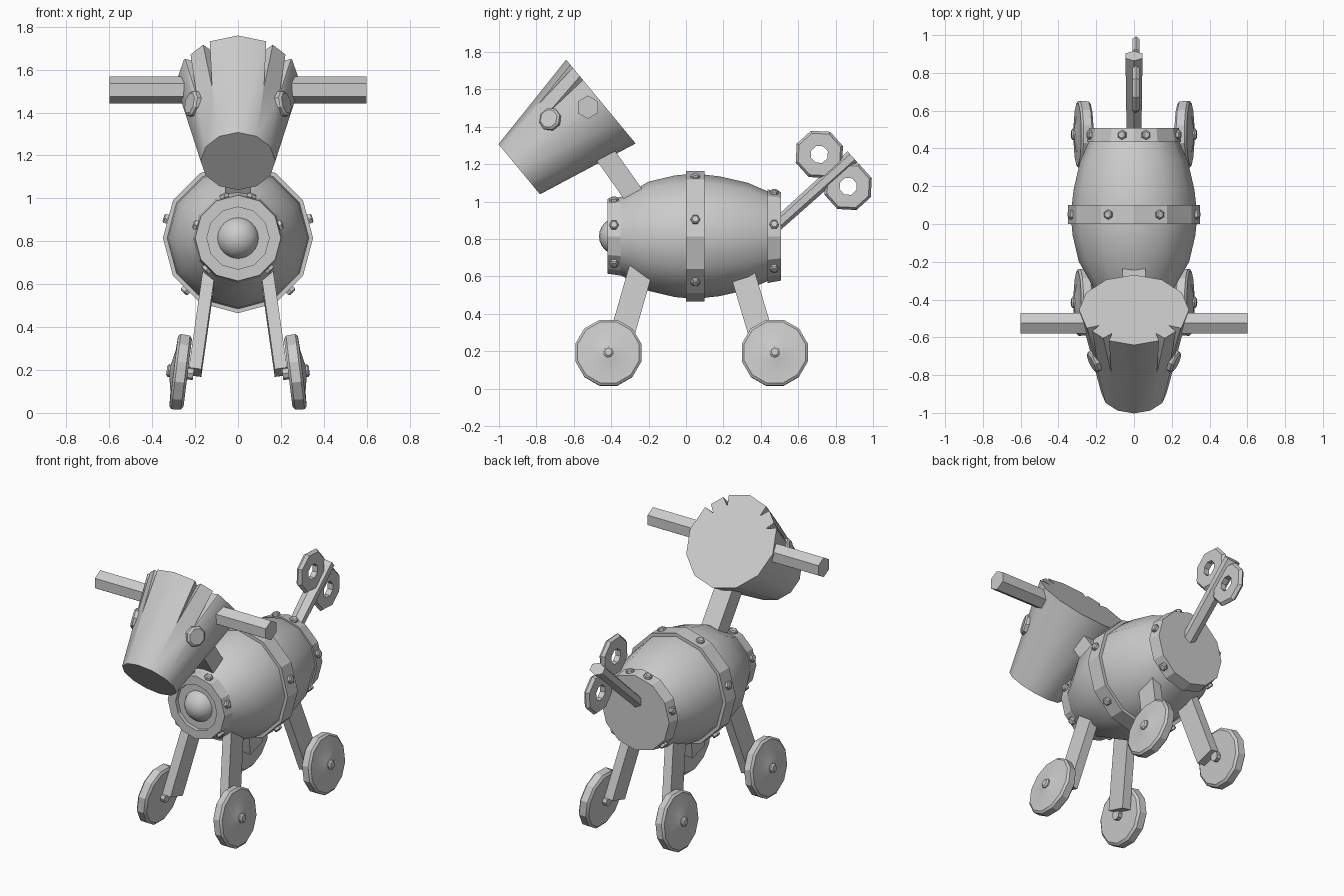
import bpy, bmesh, math
from mathutils import Vector, Matrix

if "Cube" in bpy.data.objects:
    bpy.data.objects.remove(bpy.data.objects["Cube"])

mat = bpy.data.materials.new("plain_grey")
mat.diffuse_color = (0.6, 0.6, 0.6, 1)
mat.use_nodes = True
mat.node_tree.nodes["Principled BSDF"].inputs["Base Color"].default_value = mat.diffuse_color


def finish(name, bm, angle=25, mtx=None):
    """Turn a bmesh into a named object, smooth below the given angle."""
    if mtx is not None:
        bm.transform(mtx)
    bmesh.ops.recalc_face_normals(bm, faces=bm.faces)
    me = bpy.data.meshes.new(name)
    bm.to_mesh(me)
    bm.free()
    me.materials.append(mat)
    if angle:
        me.shade_smooth()
        me.set_sharp_from_angle(angle=math.radians(angle))
    ob = bpy.data.objects.new(name, me)
    bpy.context.collection.objects.link(ob)
    return ob


def frame(origin, axis, ref):
    """Matrix whose z runs along axis and whose x is close to ref."""
    z = Vector(axis).normalized()
    x = Vector(ref)
    x = (x - z * x.dot(z)).normalized()
    m = Matrix((x, z.cross(x), z)).transposed().to_4x4()
    m.translation = Vector(origin)
    return m


def revolve(name, profile, origin, axis, ref, n=12, angle=25, turn=0, closed=False):
    """Lathe (radius, height) points; an open profile gets end caps."""
    bm = bmesh.new()
    rings = []
    for r, h in profile:
        rings.append([bm.verts.new((r * math.cos(2 * math.pi * (i + turn) / n),
                                    r * math.sin(2 * math.pi * (i + turn) / n), h))
                      for i in range(n)])
    pairs = list(zip(rings, rings[1:]))
    if closed:
        pairs.append((rings[-1], rings[0]))
    for a, b in pairs:
        for i in range(n):
            j = (i + 1) % n
            bm.faces.new((a[i], a[j], b[j], b[i]))
    if not closed:
        bm.faces.new(rings[0][::-1])
        bm.faces.new(rings[-1])
    return finish(name, bm, angle, frame(origin, axis, ref))


def beam(name, p0, p1, ref, w, d):
    """Square bar between two points; w is measured along ref."""
    p0, p1 = Vector(p0), Vector(p1)
    bm = bmesh.new()
    bmesh.ops.create_cube(bm, size=1)
    bm.transform(Matrix.Diagonal((w, d, (p1 - p0).length, 1)))
    return finish(name, bm, 0, frame((p0 + p1) / 2, p1 - p0, ref))


UP, BACK, SIDE = (0, 0, 1), (0, 1, 0), (1, 0, 0)
MID = 0.815  # height of the barrel axis

# Barrel body, with a recessed front panel
revolve("barrel", [(0.14, -0.395), (0.185, -0.395), (0.235, -0.3), (0.292, -0.2), (0.325, -0.06),
                   (0.335, 0.05), (0.32, 0.18), (0.286, 0.33), (0.225, 0.47)],
        (0, 0, MID), BACK, UP, angle=35)

# Hoops
revolve("front_hoop", [(0.145, -0.42), (0.2, -0.42), (0.21, -0.35), (0.145, -0.35)],
        (0, 0, MID), BACK, UP, closed=True)
revolve("middle_hoop", [(0.31, 0), (0.35, 0), (0.35, 0.1), (0.31, 0.1)],
        (0, 0, MID), BACK, UP, closed=True)
revolve("rear_hoop", [(0.25, 0.435), (0.237, 0.508)], (0, 0, MID), BACK, UP)

# Hoop bolts
for hoop, y, r, angles in (("front", -0.385, 0.198, (72, 17, -45)),
                           ("middle", 0.05, 0.339, (67, 15, -45)),
                           ("rear", 0.472, 0.236, (75, 15, -45))):
    for a in angles:
        for s in (1, -1):
            t = math.radians(a)
            d = Vector((s * math.cos(t), 0, math.sin(t)))
            revolve(hoop + "_hoop_bolt", [(0.025, 0), (0.025, 0.015), (0.017, 0.021)],
                    Vector((0, y, MID)) + d * r, d, BACK, n=6)

# Round knob on the chest
bm = bmesh.new()
bmesh.ops.create_uvsphere(bm, u_segments=20, v_segments=12, radius=0.1)
finish("chest_knob", bm, 60, Matrix.Translation((0, -0.365, MID)))

# Neck
beam("neck", (0, -0.46, 1.29), (0, -0.24, 0.98), SIDE, 0.12, 0.11)

# Bucket-shaped head
back = Vector((0, -0.455, 1.535))
ax = Vector((0, -0.77, -0.638)).normalized()
up = Vector((0, ax.z, -ax.y))
head = revolve("head", [(0.291, 0), (0.174, 0.567)], back, ax, up, angle=35)

# Wedge cutters for the hair notches along the rim
for a, length in ((31, 0.29), (55, 0.24)):
    for s in (1, -1):
        t = math.radians(a) * s
        out = up * math.cos(t) + Vector(SIDE) * math.sin(t)
        tan = ax.cross(out)
        bm = bmesh.new()
        rim, tip = back - ax * 0.02, back + ax * length
        inner = bm.verts.new(rim + out * 0.225)
        o1 = bm.verts.new(rim + out * 0.34 + tan * 0.035)
        o2 = bm.verts.new(rim + out * 0.34 - tan * 0.035)
        end = bm.verts.new(tip + out * 0.235)
        for f in ((inner, o1, o2), (inner, o1, end), (inner, o2, end), (o1, o2, end)):
            bm.faces.new(f)
        cutter = finish("notch_cutter", bm, 0)
        cutter.hide_render = True
        cutter.hide_viewport = True
        mod = head.modifiers.new("notch", "BOOLEAN")
        mod.object = cutter
        mod.operation = "DIFFERENCE"
        mod.solver = "EXACT"

for s in (1, -1):
    # Horns
    revolve("horn", [(0.062, 0.2), (0.062, 0.6)], (0, -0.525, 1.505), (s, 0, 0), UP, n=6)
    # Eyes
    n = Vector((s * 0.213, 0, 0)) + up * 0.102 + ax * 0.045
    eye = Vector((s * 0.207, -0.725, 1.44))
    revolve("eye", [(0.062, -0.02), (0.062, 0.012), (0.05, 0.022)], eye, n, up, n=8, turn=0.5)

    # Legs and wheels
    for part, top, low, wy in (("front", -0.235, -0.37, -0.415), ("rear", 0.29, 0.43, 0.475)):
        beam(part + "_leg", (s * 0.133, top, 0.66), (s * 0.2, low, 0.19), SIDE, 0.058, 0.13)
        axle = Vector((s, 0, 0.125))
        hub = (s * 0.267, wy, 0.19)
        revolve(part + "_wheel", [(0.165, -0.033), (0.18, -0.022), (0.183, 0.022), (0.17, 0.033),
                                  (0.1, 0.036), (0.05, 0.046), (0.03, 0.05)],
                hub, axle, UP, turn=0.5)
        revolve(part + "_axle_bolt", [(0.03, 0.03), (0.03, 0.058), (0.02, 0.066)],
                hub, axle, UP, n=8)
        revolve(part + "_axle", [(0.03, -0.06), (0.03, 0)], hub, axle, UP, n=8)

# Tail rod
t0, t1 = Vector((0, 0.47, 0.862)), Vector((0, 0.89, 1.24))
along = (t1 - t0).normalized()
across = Vector((0, -along.z, along.y))
bm = bmesh.new()
bmesh.ops.create_cone(bm, cap_ends=True, segments=6, radius1=0.045, radius2=0.052,
                      depth=(t1 - t0).length)
bm.transform(Matrix.Diagonal((1, 0.75, 1, 1)))
finish("tail", bm, 25, frame((t0 + t1) / 2, along, SIDE))

# Bow loops on the tail
for s in (1, -1):
    c = Vector((0.01, 0.79, 1.167)) + across * 0.115 * s
    revolve("tail_bow_loop", [(0.048, -0.018), (0.12, -0.018), (0.134, 0), (0.12, 0.018),
                              (0.048, 0.018)], c, SIDE, across, n=8, turn=0.5, closed=True)
